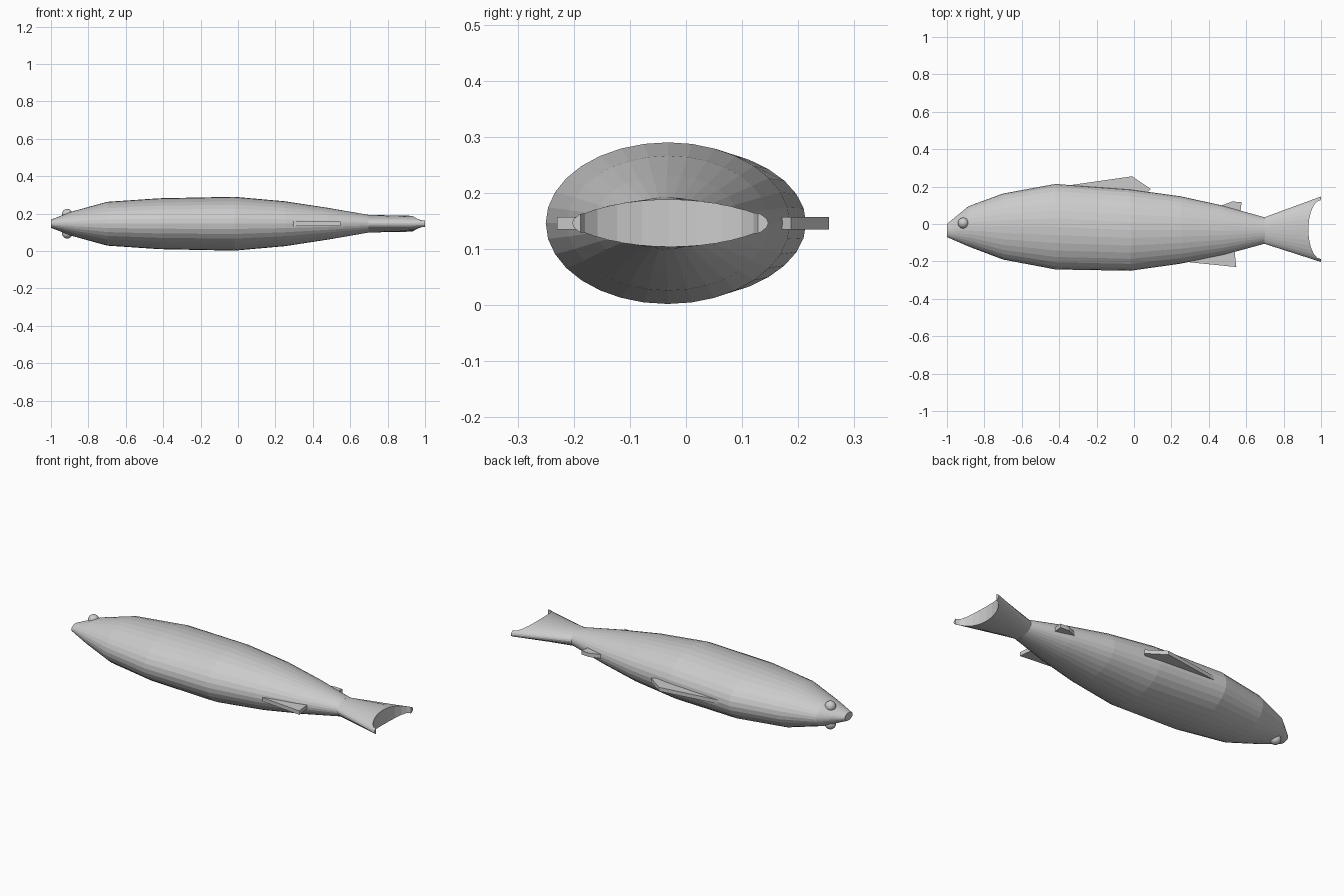
import bpy, bmesh, math

cube = bpy.data.objects.get("Cube")
if cube:
    bpy.data.objects.remove(cube, do_unlink=True)

ZC = 0.146   # height of the centre plane
SIDES = 32

grey = bpy.data.materials.new("light_grey")
grey.use_nodes = True
grey.diffuse_color = (0.6, 0.6, 0.6, 1)
grey.node_tree.nodes["Principled BSDF"].inputs["Base Color"].default_value = (0.6, 0.6, 0.6, 1)


def finish(name, bm):
    bmesh.ops.recalc_face_normals(bm, faces=bm.faces[:])
    mesh = bpy.data.meshes.new(name)
    bm.to_mesh(mesh)
    bm.free()
    mesh.materials.append(grey)
    obj = bpy.data.objects.new(name, mesh)
    bpy.context.collection.objects.link(obj)
    return obj


def loft(name, stations):
    """Elliptical rings along x; each station is x, y low, y high, half height."""
    bm = bmesh.new()
    rings = []
    for x, lo, hi, hz in stations:
        ring = []
        for i in range(SIDES):
            a = 2 * math.pi * i / SIDES
            ring.append(bm.verts.new((x, (lo + hi) / 2 + (hi - lo) / 2 * math.cos(a),
                                      ZC + hz * math.sin(a))))
        rings.append(ring)
    for r, s in zip(rings, rings[1:]):
        for i in range(SIDES):
            j = (i + 1) % SIDES
            bm.faces.new((r[i], r[j], s[j], s[i]))
    bm.faces.new(rings[0])
    bm.faces.new(rings[-1])
    return finish(name, bm)


def plate(name, outline, half):
    """Flat outline in x, y given thickness in z."""
    bm = bmesh.new()
    low = bm.faces.new([bm.verts.new((x, y, ZC - half)) for x, y in outline])
    new = bmesh.ops.extrude_face_region(bm, geom=[low])["geom"]
    bmesh.ops.translate(bm, vec=(0, 0, 2 * half),
                        verts=[v for v in new if isinstance(v, bmesh.types.BMVert)])
    return finish(name, bm)


# Body, from blunt nose to tail root
loft("body", [
    (-1.00, -0.070, 0.000, 0.022),
    (-0.885, -0.120, 0.095, 0.066),
    (-0.70, -0.190, 0.163, 0.117),
    (-0.42, -0.243, 0.214, 0.136),
    (-0.02, -0.250, 0.185, 0.144),
    (0.25, -0.212, 0.148, 0.120),
    (0.48, -0.165, 0.097, 0.085),
    (0.70, -0.105, 0.035, 0.047),
])

# Flared tail with a scooped trailing edge
tail = loft("tail_fin", [(0.695, -0.105, 0.035, 0.047), (1.0, -0.203, 0.147, 0.041)])
scoop = plate("tail_scoop_cutter",
              [(1.0 + 0.068 * math.cos(2 * math.pi * i / 20),
                -0.03 + 0.158 * math.sin(2 * math.pi * i / 20)) for i in range(20)], 0.2)
scoop.hide_render = True
scoop.hide_viewport = True
cut = tail.modifiers.new("scoop", "BOOLEAN")
cut.operation = "DIFFERENCE"
cut.solver = "EXACT"
cut.object = scoop

# Fins
plate("front_dorsal_fin", [(-0.36, 0.19), (-0.36, 0.205), (-0.01, 0.255), (0.09, 0.187), (0.05, 0.15)], 0.011)
plate("rear_dorsal_fin", [(0.44, 0.08), (0.47, 0.100), (0.525, 0.120), (0.575, 0.117), (0.568, 0.05)], 0.011)
plate("belly_fin", [(0.28, -0.19), (0.30, -0.205), (0.547, -0.230), (0.535, -0.12)], 0.011)

# Eyes on both flanks
for name, side in (("upper_eye", 1), ("lower_eye", -1)):
    bm = bmesh.new()
    bmesh.ops.create_uvsphere(bm, u_segments=24, v_segments=14, radius=0.029)
    bmesh.ops.translate(bm, vec=(-0.913, 0.005, ZC + side * 0.05), verts=bm.verts[:])
    eye = finish(name, bm)
    for p in eye.data.polygons:
        p.use_smooth = True
